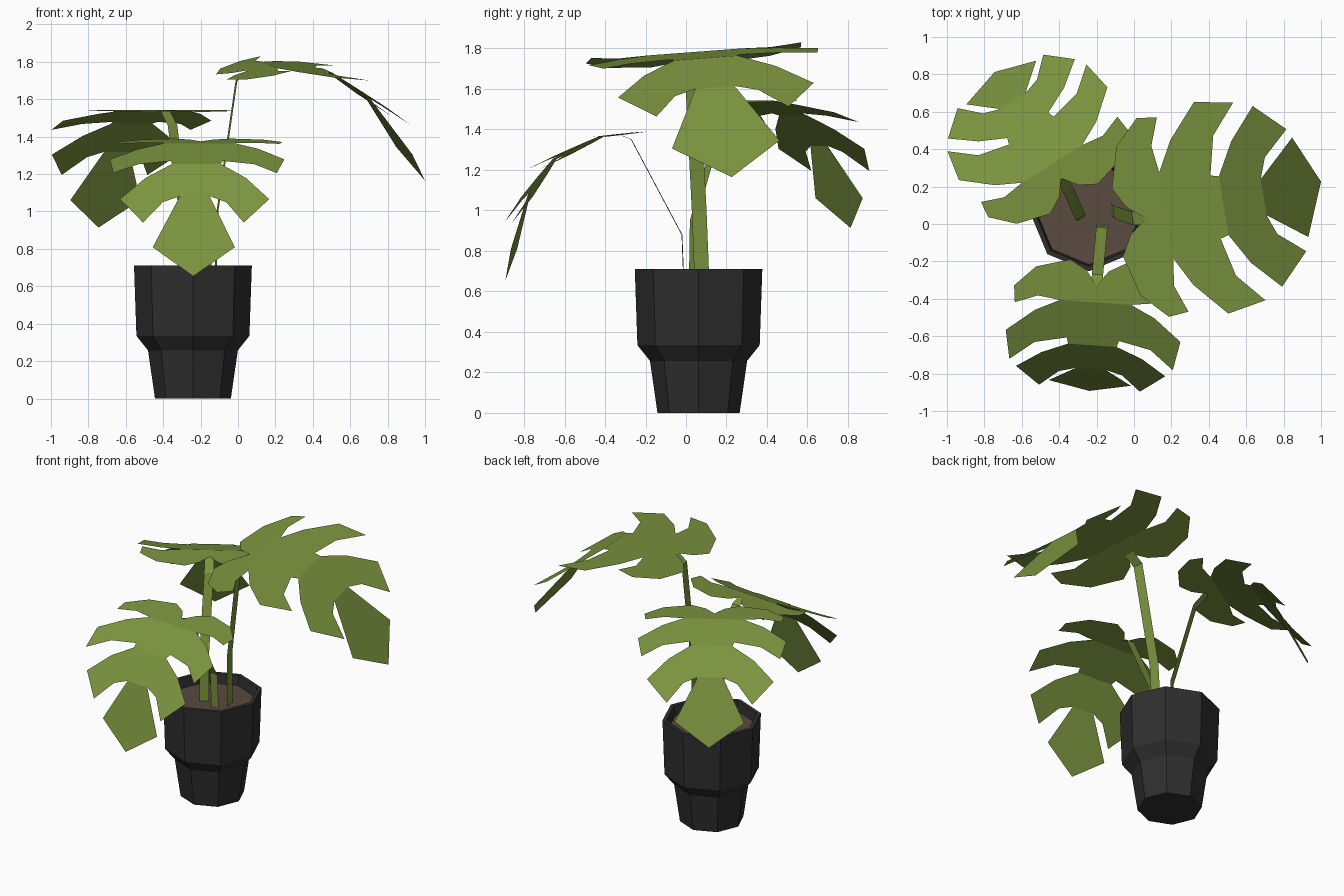
import bpy, bmesh
from math import radians, sin, cos, pi
from mathutils import Vector, Matrix

if "Cube" in bpy.data.objects:
    bpy.data.objects.remove(bpy.data.objects["Cube"])


def material(name, rgb):
    m = bpy.data.materials.new(name)
    m.diffuse_color = (*rgb, 1)
    m.use_nodes = True
    m.node_tree.nodes["Principled BSDF"].inputs["Base Color"].default_value = m.diffuse_color
    return m


GREEN = material("leaf_green", (0.20, 0.30, 0.05))
BLACK = material("pot_black", (0.028, 0.028, 0.028))
BROWN = material("soil_brown", (0.10, 0.07, 0.05))


def finish(name, bm, mat):
    mesh = bpy.data.meshes.new(name)
    bm.to_mesh(mesh)
    bm.free()
    mesh.materials.append(mat)
    obj = bpy.data.objects.new(name, mesh)
    bpy.context.collection.objects.link(obj)
    return obj


# Pot and soil: eight-sided lathed profile
POT_X, POT_Y, SIDES = -0.241, 0.062, 8


def ring(bm, r, z):
    return [bm.verts.new((POT_X + r * cos(2 * pi * i / SIDES),
                          POT_Y + r * sin(2 * pi * i / SIDES), z)) for i in range(SIDES)]


bm = bmesh.new()
profile = [(0.203, 0), (0.24, 0.257), (0.302, 0.335), (0.315, 0.71), (0.288, 0.71), (0.275, 0.62)]
rings = [ring(bm, r, z) for r, z in profile]
for a, b in zip(rings, rings[1:]):
    for i in range(SIDES):
        j = (i + 1) % SIDES
        bm.faces.new((a[i], a[j], b[j], b[i]))
bm.faces.new(rings[0][::-1])
finish("pot", bm, BLACK)

bm = bmesh.new()
bm.faces.new(ring(bm, 0.279, 0.645))
finish("soil", bm, BROWN)

# Leaf: four flat strips (half outlines as side, length), each folded down further than the last
STRIPS = [
    [(0, .13), (.06, .05), (.15, 0), (.33, .05), (.44, .16), (.43, .25), (.31, .205), (.19, .221)],
    [(.19, .221), (.32, .29), (.468, .42), (.438, .59), (.31, .48), (.14, .44), (.13, .476)],
    [(.13, .476), (.27, .57), (.40, .71), (.27, .865), (.17, .73), (.08, .69)],
    [(.08, .69), (.22, .973), (0, 1.134)],
]
FOLDS = [(0, 6.5), (.221, 25.6), (.476, 53.8), (.69, 74.6)]
STEM_U = 0.13


def leaf(name, loc, yaw, pitch, roll, scale):
    bm = bmesh.new()
    a0 = radians(FOLDS[0][1])
    start = Vector((-STEM_U * cos(a0), 0, STEM_U * sin(a0)))
    for k, half in enumerate(STRIPS):
        u0, ang = FOLDS[k]
        d = Vector((cos(radians(ang)), 0, -sin(radians(ang))))
        outline = half + [(-v, u) for v, u in reversed(half) if v > 0]
        f = bm.faces.new([bm.verts.new(start + d * (u - u0) + Vector((0, v, 0)))
                          for v, u in outline])
        if k < 3:
            start = start + d * (FOLDS[k + 1][0] - u0)
    bmesh.ops.remove_doubles(bm, verts=bm.verts, dist=0.0005)
    for f in bm.faces:
        f.normal_update()
        if f.normal.z < 0:
            f.normal_flip()
    obj = finish(name, bm, GREEN)
    obj.matrix_world = (Matrix.Translation(loc) @ Matrix.Rotation(radians(yaw), 4, 'Z')
                        @ Matrix.Rotation(radians(-pitch), 4, 'Y')
                        @ Matrix.Rotation(radians(roll), 4, 'X') @ Matrix.Scale(scale, 4))


# Stem: flat ribbon along a path, its width square to the leaf direction
def stem(name, path, yaw, width):
    side = Vector((-sin(radians(yaw)), cos(radians(yaw)), 0)) * width / 2
    bm = bmesh.new()
    pairs = [(bm.verts.new(Vector(p) - side), bm.verts.new(Vector(p) + side)) for p in path]
    for (a, b), (c, d) in zip(pairs, pairs[1:]):
        bm.faces.new((a, b, d, c))
    finish(name, bm, GREEN)


# name, stem path ending at the leaf, yaw, pitch, roll, scale
PLANTS = [
    ("front", [(-.17, -.01, .62), (-.172, -.02, .88), (-.195, -.27, 1.35), (-.2, -.329, 1.375)],
     -94, 0, 0, 1.0),
    ("right", [(-.12, .08, .62), (-.11, .065, 1.0), (-.008, .03, 1.70), (.065, .03, 1.757)],
     7.7, 20, 4.5, 1.227),
    ("back", [(-.28, .03, .62), (-.285, .035, .95), (-.35, .18, 1.46), (-.39, .244, 1.538)],
     122, 9, 0, 1.0),
]
for name, path, yaw, pitch, roll, scale in PLANTS:
    stem(name + "_stem", path, yaw, 0.06 * scale)
    leaf(name + "_leaf", path[-1], yaw, pitch, roll, scale)
